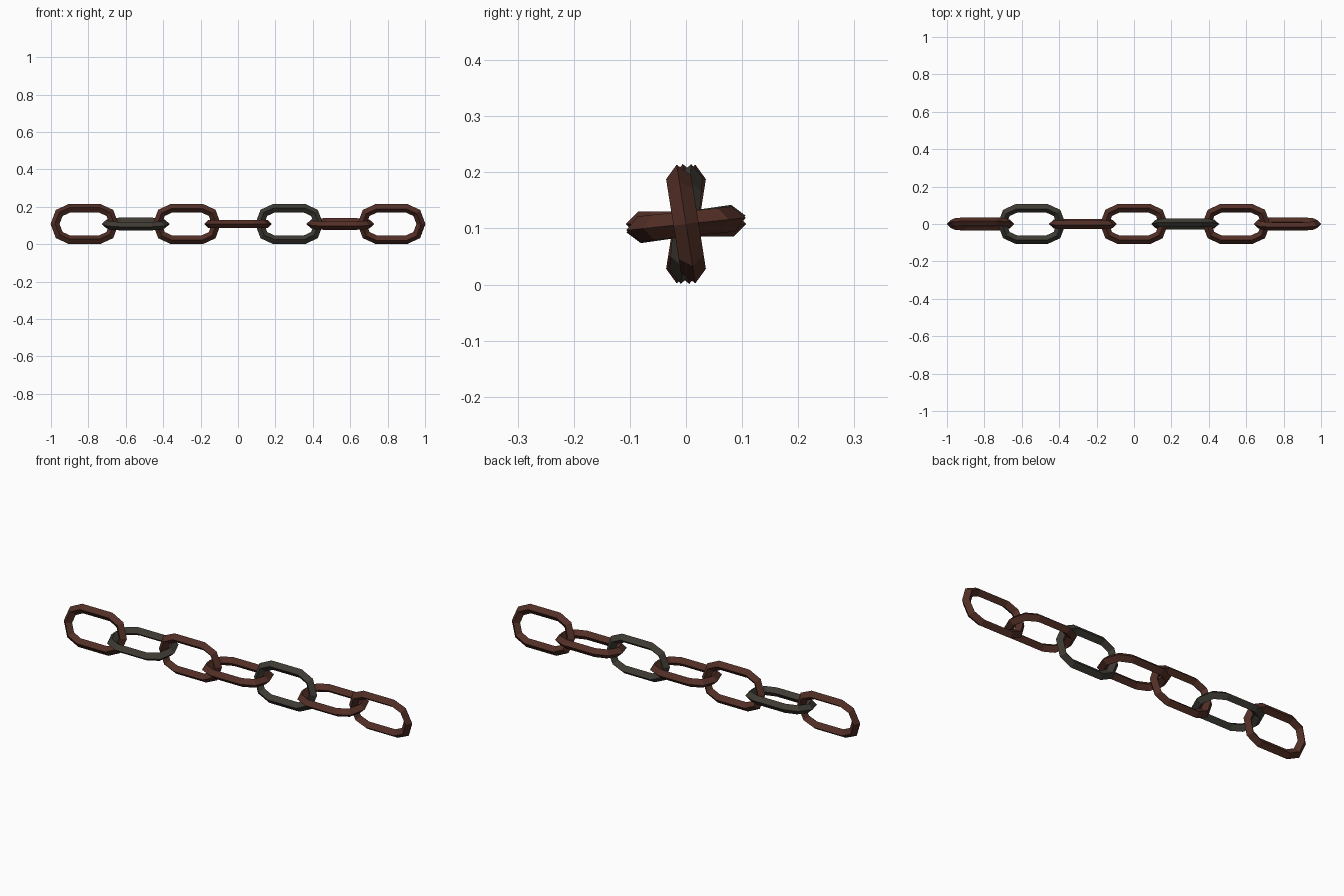
import bpy, bmesh, math
from mathutils import Vector, Matrix

if "Cube" in bpy.data.objects:
    bpy.data.objects.remove(bpy.data.objects["Cube"])

def material(name, rgb):
    m = bpy.data.materials.new(name)
    m.diffuse_color = (*rgb, 1)
    m.use_nodes = True
    m.node_tree.nodes["Principled BSDF"].inputs["Base Color"].default_value = m.diffuse_color
    return m

RUST = material("rust", (0.085, 0.028, 0.019))
IRON = material("dark iron", (0.048, 0.043, 0.034))

R, SIDES = 0.0225, 4  # wire radius, diamond section with an edge facing outward
HALF, RX, RZ = 0.082, 0.0755, 0.0845   # straight half length, end arc radii
SEG = 4               # segments in each rounded end

# closed centre line of one link, in the xz plane
path = []
for side in (1, -1):
    for k in range(SEG + 1):
        a = math.pi / 2 - math.pi * k / SEG
        path.append(Vector((side * (HALF + RX * math.cos(a)), 0, side * RZ * math.sin(a))))

def make_link(name, x, angle, mat):
    bm = bmesh.new()
    n = len(path)
    rings = []
    for i, p in enumerate(path):
        d0 = (p - path[i - 1]).normalized()
        d1 = (path[(i + 1) % n] - p).normalized()
        t = (d0 + d1).normalized()
        out = Vector((-t.z, 0, t.x)) / t.dot(d1)      # mitred outward direction
        rings.append([bm.verts.new(p + out * R * math.cos(k * math.tau / SIDES)
                                   + Vector((0, R * math.sin(k * math.tau / SIDES), 0)))
                      for k in range(SIDES)])
    for i in range(n):
        a, b = rings[i], rings[(i + 1) % n]
        for k in range(SIDES):
            bm.faces.new((a[k], b[k], b[(k + 1) % SIDES], a[(k + 1) % SIDES]))
    bmesh.ops.recalc_face_normals(bm, faces=bm.faces)
    me = bpy.data.meshes.new(name)
    bm.to_mesh(me)
    bm.free()
    me.materials.append(mat)
    ob = bpy.data.objects.new(name, me)
    bpy.context.collection.objects.link(ob)
    ob.matrix_world = Matrix.Translation((x, 0, 0.108)) @ Matrix.Rotation(math.radians(angle), 4, 'X')

# links alternate upright and flat, each with a small twist
twist = [-9, 98, 3, 90, -5, 96, 9]
mats = [RUST, IRON, RUST, RUST, IRON, RUST, RUST]
for i in range(7):
    make_link(f"link_{i + 1}", (i - 3) * 0.2735, twist[i], mats[i])
